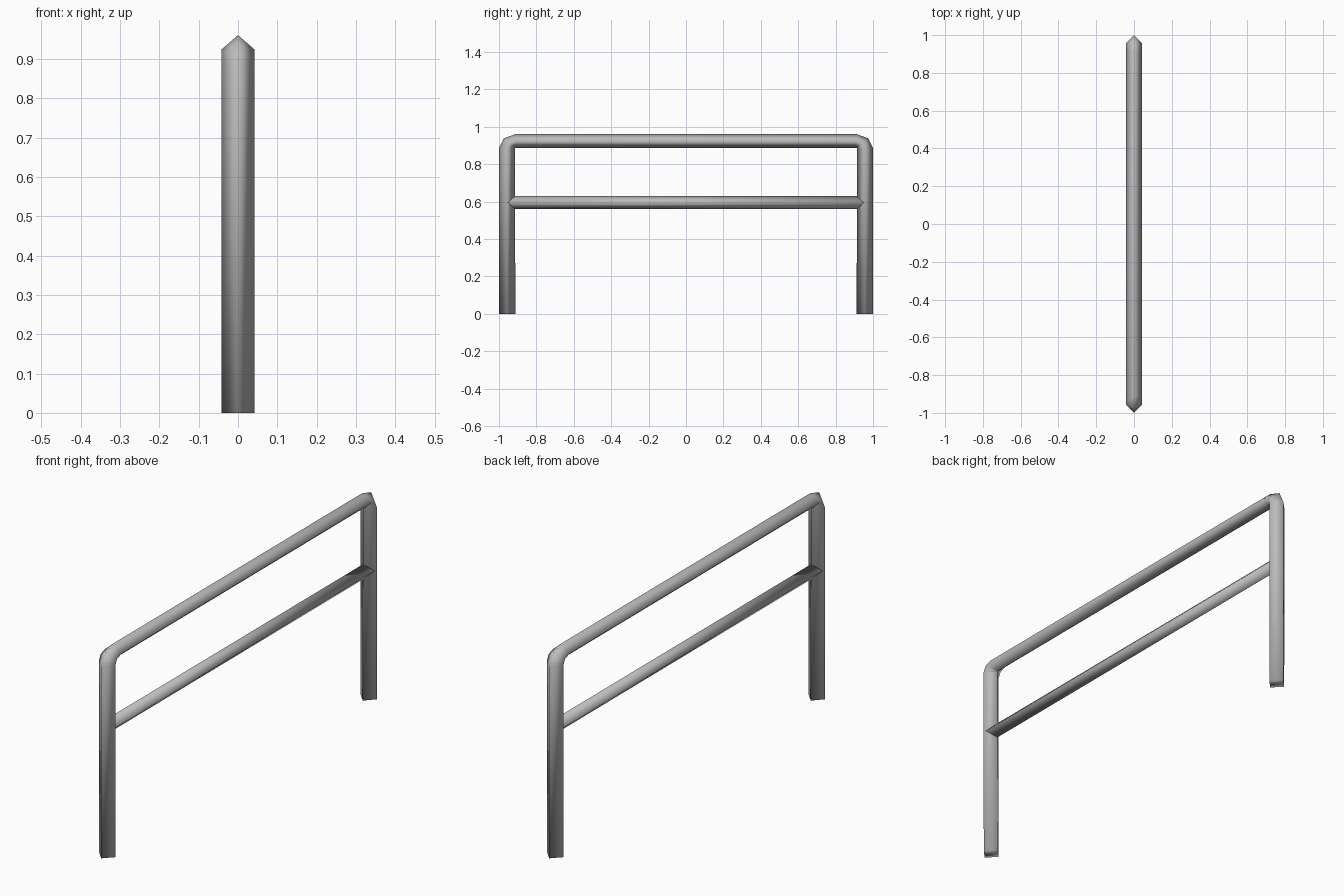
import bpy
import bmesh
from math import sin, cos, radians
from mathutils import Vector

old = bpy.data.objects.get("Cube")
if old:
    bpy.data.objects.remove(old, do_unlink=True)

steel = bpy.data.materials.new("grey steel")
steel.diffuse_color = (0.5, 0.5, 0.5, 1)
steel.use_nodes = True
bsdf = steel.node_tree.nodes["Principled BSDF"]
bsdf.inputs["Base Color"].default_value = (0.5, 0.5, 0.5, 1)
bsdf.inputs["Roughness"].default_value = 0.6


def diamond_bar(name, sections, half_width):
    """Sweep a four-sided bar through (inner, outer) ridge points in the YZ plane."""
    bm = bmesh.new()
    rings = []
    for inner, outer in sections:
        a, b = Vector((0, *inner)), Vector((0, *outer))
        mid, side = (a + b) / 2, Vector((half_width, 0, 0))
        rings.append([bm.verts.new(p) for p in (a, mid + side, b, mid - side)])
    for r, s in zip(rings, rings[1:]):
        for i in range(4):
            j = (i + 1) % 4
            bm.faces.new((r[i], r[j], s[j], s[i]))
    bm.faces.new(rings[0])
    bm.faces.new(rings[-1])
    bmesh.ops.recalc_face_normals(bm, faces=bm.faces)
    mesh = bpy.data.meshes.new(name)
    bm.to_mesh(mesh)
    bm.free()
    mesh.materials.append(steel)
    mesh.shade_smooth()
    obj = bpy.data.objects.new(name, mesh)
    bpy.context.collection.objects.link(obj)
    return obj


# Legs and top rail: one bent bar, with a chamfered bend at each end
pivot_y, pivot_z = 0.912, 0.885
half = [((pivot_y, 0), (1, 0))]
for angle in (0, 45, 90):
    c, s = cos(radians(angle)), sin(radians(angle))
    half.append(((pivot_y + 0.003 * c, pivot_z + 0.003 * s),
                 (pivot_y + 0.088 * c, pivot_z + 0.076 * s)))
mirrored = [((-a[0], a[1]), (-b[0], b[1])) for a, b in reversed(half)]
diamond_bar("legs_and_top_rail", half + mirrored, 0.042)

# Middle rail, running into both legs
diamond_bar("middle_rail", [((y, 0.56), (y, 0.63)) for y in (0.955, -0.955)], 0.035)
